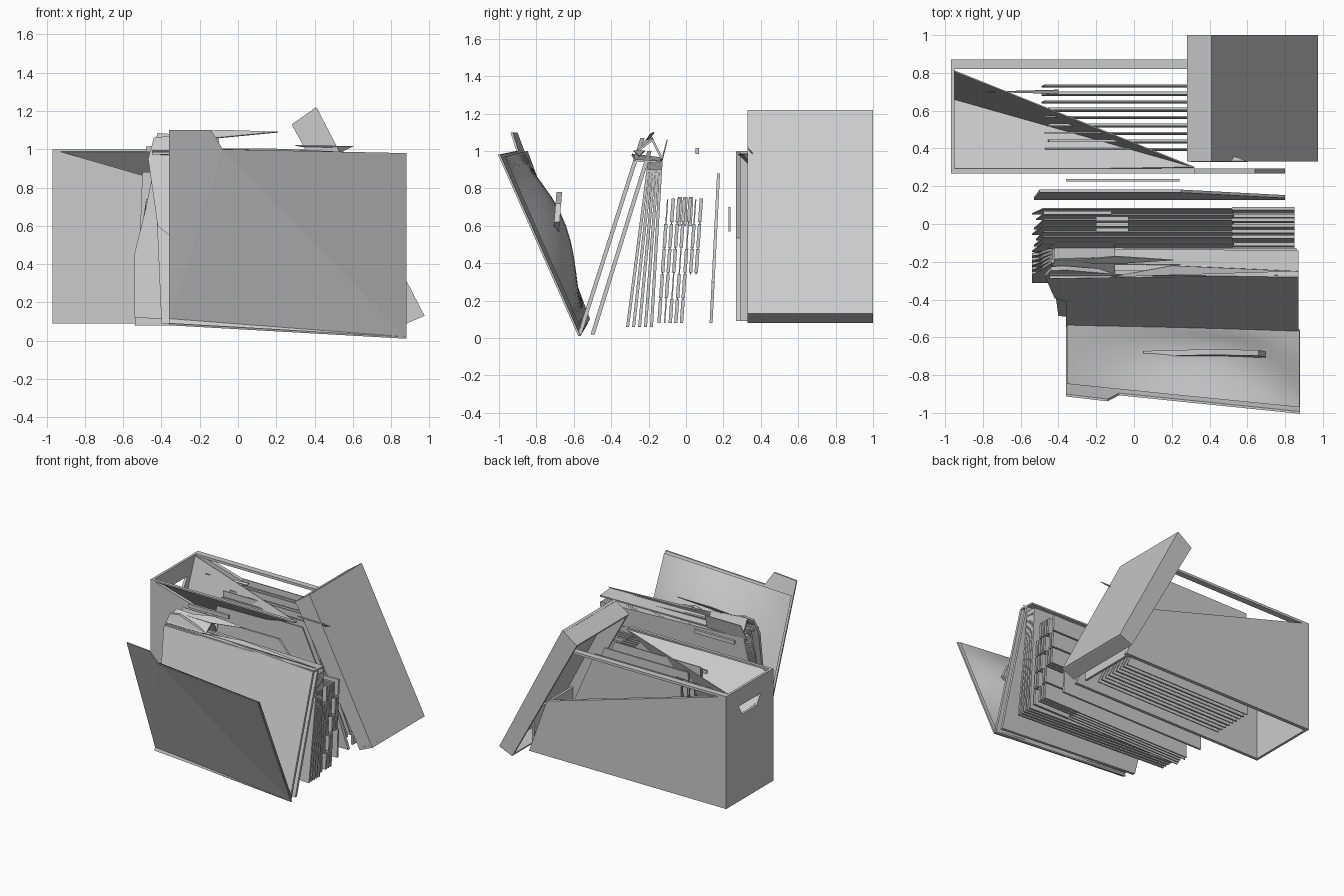
import bpy
import bmesh
import math

if "Cube" in bpy.data.objects:
    bpy.data.objects.remove(bpy.data.objects["Cube"])


def finish(name, bm):
    bmesh.ops.recalc_face_normals(bm, faces=bm.faces)
    mesh = bpy.data.meshes.new(name)
    bm.to_mesh(mesh)
    bm.free()
    obj = bpy.data.objects.new(name, mesh)
    bpy.context.collection.objects.link(obj)
    return obj


def panel(name, outline, offset, lean=0, skew=0, twist=0, thick=0.012, end=False):
    """Upright card: an outline given thickness, leaning as it rises."""
    bm = bmesh.new()
    rings = []
    for side in (-0.5, 0.5):
        ring = []
        for a, z in outline:
            depth = offset + lean * z + skew * a + twist * a * z + side * thick
            ring.append(bm.verts.new((depth, a, z) if end else (a, depth, z)))
        rings.append(ring)
        bm.faces.new(ring)
    n = len(outline)
    for i in range(n):
        j = (i + 1) % n
        bm.faces.new((rings[0][i], rings[0][j], rings[1][j], rings[1][i]))
    bmesh.ops.triangulate(bm, faces=[f for f in bm.faces if len(f.verts) > 4])
    return finish(name, bm)


def sheet(name, points, thick=0.006):
    """Loose paper through points in space."""
    bm = bmesh.new()
    bm.faces.new([bm.verts.new(p) for p in points])
    obj = finish(name, bm)
    mod = obj.modifiers.new("thickness", "SOLIDIFY")
    mod.thickness = thick
    mod.offset = 0
    return obj


def rect(x0, x1, z0, z1):
    return [(x0, z0), (x1, z0), (x1, z1), (x0, z1)]


# Archive box: long walls with a torn-away upper corner, rims and ends
LEFT, FLOOR, RIM = -0.97, 0.09, 1.0
torn_wall = [(LEFT, FLOOR), (0.8, FLOOR), (0.64, 0.535), (LEFT, RIM)]
panel("box_front_wall", torn_wall, 0.28, thick=0.025)
panel("box_back_wall", torn_wall, 0.855, thick=0.03)
panel("box_front_rim", rect(LEFT, 0.32, 0.988, RIM), 0.28, thick=0.025)
panel("box_back_rim", rect(LEFT, 0.5, 0.98, RIM), 0.845, thick=0.05)
panel("box_far_end", rect(0.36, 0.86, FLOOR, 0.42), 0.77, thick=0.02, end=True)
end_wall = panel("box_handle_end", rect(0.27, 0.87, FLOOR, RIM), -0.96,
                 thick=0.02, end=True)
cutter = panel("handle_cutter", [(0.48, 0.78), (0.66, 0.78), (0.71, 0.86), (0.43, 0.86)],
               -0.96, thick=0.1, end=True)
cut = end_wall.modifiers.new("handle_hole", "BOOLEAN")
cut.operation = "DIFFERENCE"
cut.object = cutter
cutter.hide_render = True
cutter.hide_viewport = True
cutter.hide_set(True)

# Inner lining sagging into a valley from the front rim
valley = (-0.95, 0.66, 0.6)
tip = (0.32, 0.3, 0.985)
sheet("box_lining_back", [(-0.95, 0.81, 0.99), valley, tip])
sheet("box_lining_front", [(-0.95, 0.28, 0.985), valley, tip])

# Lid leaning over the end of the box, open towards it
a, b, c, d = (0.28, 1.13), (0.41, 1.22), (0.975, 0.13), (0.86, 0.08)


def strip(p, q, inward, t=0.02):
    dx, dz = inward[0] * t, inward[1] * t
    return [p, q, (q[0] + dx, q[1] + dz), (p[0] + dx, p[1] + dz)]


for label, y in (("front", 0.342), ("back", 0.99)):
    panel("lid_" + label + "_side", [a, b, c, d], y, thick=0.02)
panel("lid_top", strip(b, c, (-0.89, -0.46)), 0.665, thick=0.67)
panel("lid_upper_end", strip(a, b, (0.46, -0.89)), 0.665, thick=0.67)
panel("lid_lower_end", strip(c, d, (-0.46, 0.89)), 0.665, thick=0.67)

# Folders standing in the box
for i in range(9):
    top = 0.9 + 0.03 * (i % 3)
    panel("boxed_folder", [(-0.49, 0.1), (0.68, 0.1), (0.3, top), (-0.47 + 0.02 * (i % 2), top)],
          0.39 + 0.042 * i, lean=0.01, thick=0.014 if i % 2 else 0.008)
sheet("boxed_loose_paper", [(-0.78, 0.7, 0.93), (-0.4, 0.71, 0.95), (-0.4, 0.69, 0.94)])

# Loose folder and papers between box and files
panel("loose_folder", [(-0.53, 0.08), (0.8, 0.08), (0.8, 0.3), (0.25, 0.88), (-0.5, 0.88)],
      0.13, lean=0.05, thick=0.016)
panel("loose_card", rect(-0.36, 0.24, 0.57, 0.7), 0.232, thick=0.012)
panel("loose_slip", rect(-0.48, -0.12, 0.985, 1.015), 0.06, thick=0.02)
sheet("rim_paper", [(0.3, 0.33, 1.02), (0.6, 0.33, 1.015), (0.52, 0.36, 0.98)])

# Thin sheets with staggered tabs at one end
for i in range(7):
    y = -0.15 + 0.03 * i
    low = 0.08 if i < 5 else 0.34
    panel("tabbed_sheet", [(-0.54 + 0.01 * (i % 3), low), (0.53, low), (0.53, 0.74),
                           (-0.48, 0.74)], y, lean=0.07, thick=0.007)
    for k in range(4):
        z = 0.08 + 0.135 * ((i + k) % 5)
        if z + 0.05 > low:
            panel("sheet_tab", rect(0.52, 0.85, z, z + 0.125), y, lean=0.07, thick=0.018)
for y in (-0.07, -0.04, -0.01):
    panel("index_card", rect(-0.2, -0.03, 0.6, 0.755), y, lean=0.05, thick=0.022)

# Leaning files behind the open folder
for i in range(5):
    panel("leaning_file", [(-0.54, 0.12), (0.86, 0.06), (0.86, 0.9), (-0.43, 0.95),
                           (-0.48, 0.7), (-0.5, 0.47), (-0.54, 0.46)],
          -0.32 + 0.033 * i, lean=0.13 - 0.018 * i, thick=0.016)

# Open folder: front cover with a tab
COVER = dict(offset=-0.519, lean=-0.391, skew=-0.053, twist=-0.058)
panel("front_cover", [(-0.36, 0.08), (0.88, 0.01), (0.88, 0.98), (-0.08, 1.0),
                      (-0.14, 1.1), (-0.36, 1.1)], **COVER)

# Crumpled lining bulging from the inside of the cover
bm = bmesh.new()
COLS, ROWS = 16, 12
grid = []
for r in range(ROWS + 1):
    v = r / ROWS
    row = []
    for k in range(COLS + 1):
        u = k / COLS
        x = -0.355 + 1.23 * u
        z = 0.1 - 0.07 * u + 0.9 * v + 0.04 * u * v
        bulge = 0.12 * math.sin(math.pi * u ** 1.4) * math.sin(math.pi * v ** 1.4)
        y = -0.519 - 0.391 * z - 0.053 * x - 0.058 * x * z + 0.024 + bulge
        row.append(bm.verts.new((x, y, z)))
    grid.append(row)
for r in range(ROWS):
    for k in range(COLS):
        bm.faces.new((grid[r][k], grid[r][k + 1], grid[r + 1][k + 1], grid[r + 1][k]))
lining = finish("cover_lining", bm)
for poly in lining.data.polygons:
    poly.use_smooth = True
panel("crumpled_ridge", [(0.05, 0.66), (0.3, 0.55), (0.5, 0.5), (0.7, 0.62), (0.66, 0.72),
                         (0.4, 0.78), (0.2, 0.71)], -0.74, lean=0.08, thick=0.03)

# Open folder: back cover pair
panel("back_cover", [(-0.36, 0.09), (0.87, 0.02), (0.87, 0.95), (-0.1, 1.0), (-0.36, 1.07),
                     (-0.44, 1.06), (-0.47, 0.95), (-0.42, 0.6), (-0.36, 0.55)],
      -0.575, lean=0.32, thick=0.022)
panel("second_cover", [(-0.4, 0.09), (0.87, 0.02), (0.87, 0.94), (-0.44, 1.0)],
      -0.505, lean=0.31, thick=0.022)

# Folded flap and loose papers across the top of the files
sheet("folded_flap", [(-0.45, -0.29, 0.98), (0.87, -0.27, 0.95), (0.87, -0.14, 0.94),
                      (-0.4, -0.13, 0.96)], 0.012)
sheet("raised_flap", [(-0.45, -0.27, 0.99), (-0.42, -0.19, 1.08), (-0.1, -0.18, 1.06),
                      (-0.1, -0.27, 0.99)], 0.012)
sheet("raised_flap_back", [(-0.42, -0.19, 1.08), (-0.1, -0.18, 1.06), (-0.1, -0.13, 0.96),
                           (-0.42, -0.13, 0.96)], 0.012)
sheet("pointed_paper", [(-0.4, -0.2, 1.06), (-0.1, -0.21, 1.06), (0.21, -0.19, 1.09),
                        (-0.1, -0.17, 1.1)])
sheet("slipped_paper", [(-0.12, -0.28, 1.0), (0.87, -0.25, 0.97), (0.2, -0.22, 1.0)])
sheet("upright_corner", [(-0.46, -0.13, 0.94), (-0.1, -0.13, 0.95), (-0.1, -0.1, 1.06),
                         (-0.42, -0.1, 1.06)])
